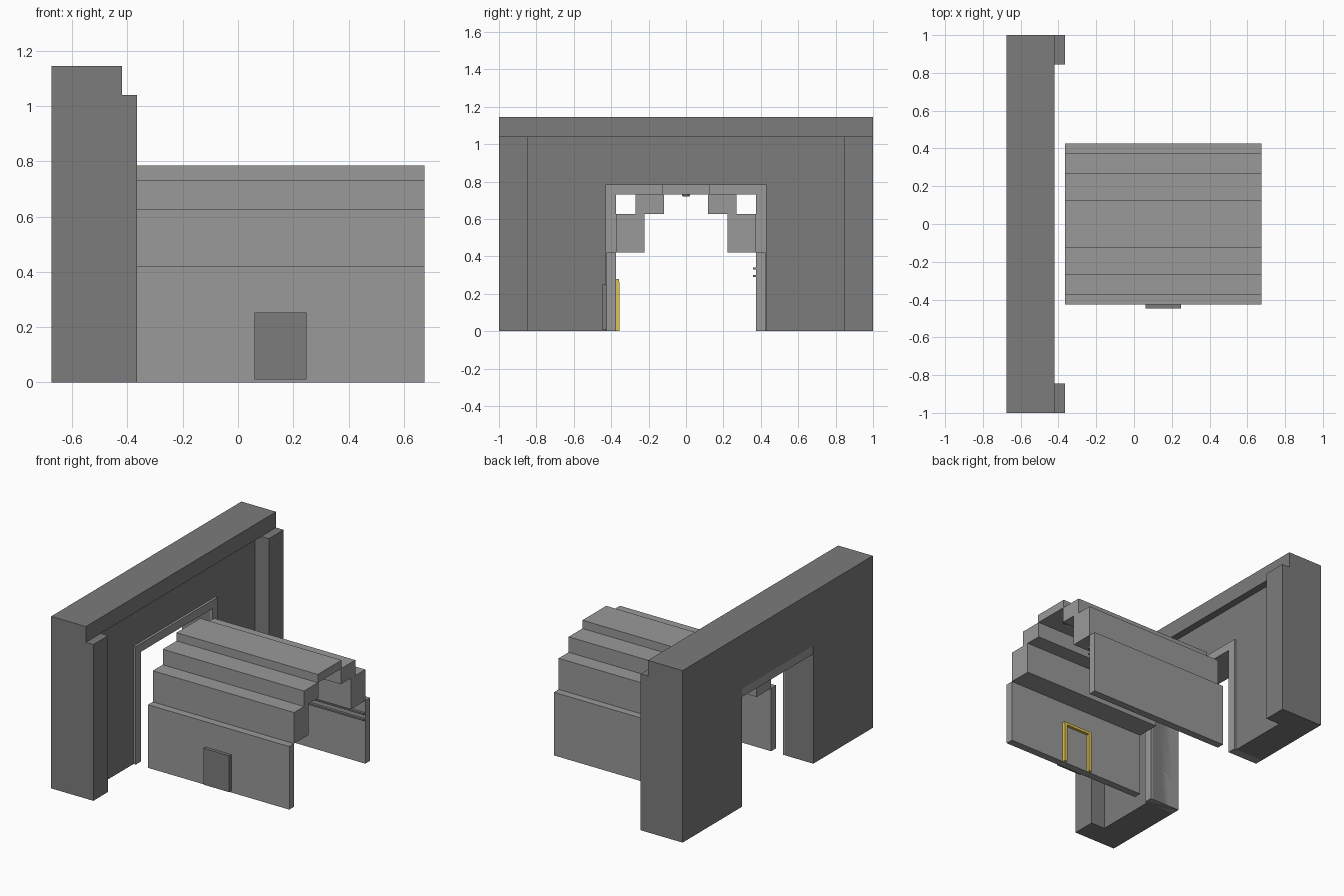
import bpy, bmesh
from mathutils import Matrix

if "Cube" in bpy.data.objects:
    bpy.data.objects.remove(bpy.data.objects["Cube"])


def material(name, rgb):
    m = bpy.data.materials.new(name)
    m.diffuse_color = (*rgb, 1)
    m.use_nodes = True
    m.node_tree.nodes["Principled BSDF"].inputs["Base Color"].default_value = m.diffuse_color
    return m


dark = material("dark_grey", (0.2, 0.2, 0.2))
grey = material("mid_grey", (0.32, 0.32, 0.32))
gold = material("gold", (0.75, 0.55, 0.08))


def finish(name, bm, mat):
    mesh = bpy.data.meshes.new(name)
    bm.to_mesh(mesh)
    bm.free()
    obj = bpy.data.objects.new(name, mesh)
    bpy.context.collection.objects.link(obj)
    mesh.materials.append(mat)
    return obj


def box(name, x, y, z, mat, mirror=False):
    bm = bmesh.new()
    bmesh.ops.create_cube(bm, size=1)
    for v in bm.verts:
        v.co = [a[0] + (c + 0.5) * (a[1] - a[0]) for a, c in zip((x, y, z), v.co)]
    obj = finish(name, bm, mat)
    if mirror:
        mod = obj.modifiers.new("mirror", 'MIRROR')
        mod.use_axis = (False, True, False)
        mod.use_mirror_merge = False
    return obj


# Facade: end pillars, recessed wall panels, header and top beam
BACK = -0.675
box("facade_pillar", (BACK, -0.365), (-1, -0.845), (0, 1.04), dark, True)
box("facade_wall", (BACK, -0.468), (-0.845, -0.375), (0, 1.04), dark, True)
box("facade_header", (BACK, -0.468), (-0.375, 0.375), (0.785, 1.04), dark)
box("facade_top_beam", (BACK, -0.42), (-1, 1), (1.04, 1.145), dark)

# Frame lining the facade opening
box("opening_jamb", (-0.674, -0.452), (-0.43, -0.375), (0, 0.73), grey, True)
box("opening_lintel", (-0.674, -0.452), (-0.43, 0.43), (0.73, 0.785), grey)

# Hall: side walls, stepped vault and roof slab
HALL = (-0.365, 0.675)
box("hall_wall", HALL, (-0.425, -0.375), (0, 0.42), grey, True)
box("vault_lower_step", HALL, (-0.375, -0.222), (0.42, 0.627), grey, True)
box("vault_upper_step", HALL, (-0.27, -0.117), (0.627, 0.73), grey, True)
box("roof_slab", HALL, (-0.125, 0.125), (0.73, 0.785), grey)

# Door outside the front wall, with a gold surround inside
box("door", (0.06, 0.248), (-0.447, -0.425), (0.01, 0.252), dark)
for i, x in enumerate((0.045, 0.243)):
    box(f"door_surround_post_{i + 1}", (x, x + 0.02), (-0.375, -0.355), (0, 0.262), gold)
box("door_surround_top", (0.045, 0.263), (-0.375, -0.357), (0.262, 0.28), gold)

# Twin rails along the inside of the far wall
for i, z in enumerate((0.29, 0.33)):
    box(f"wall_rail_{i + 1}", HALL, (0.358, 0.375), (z, z + 0.01), dark)

# Small ceiling lamps
for i in range(4):
    bm = bmesh.new()
    bmesh.ops.create_cone(bm, cap_ends=True, segments=16, radius1=0.018, radius2=0.022,
                          depth=0.01, matrix=Matrix.Translation((-0.23 + 0.26 * i, 0, 0.725)))
    finish(f"ceiling_lamp_{i + 1}", bm, dark)
